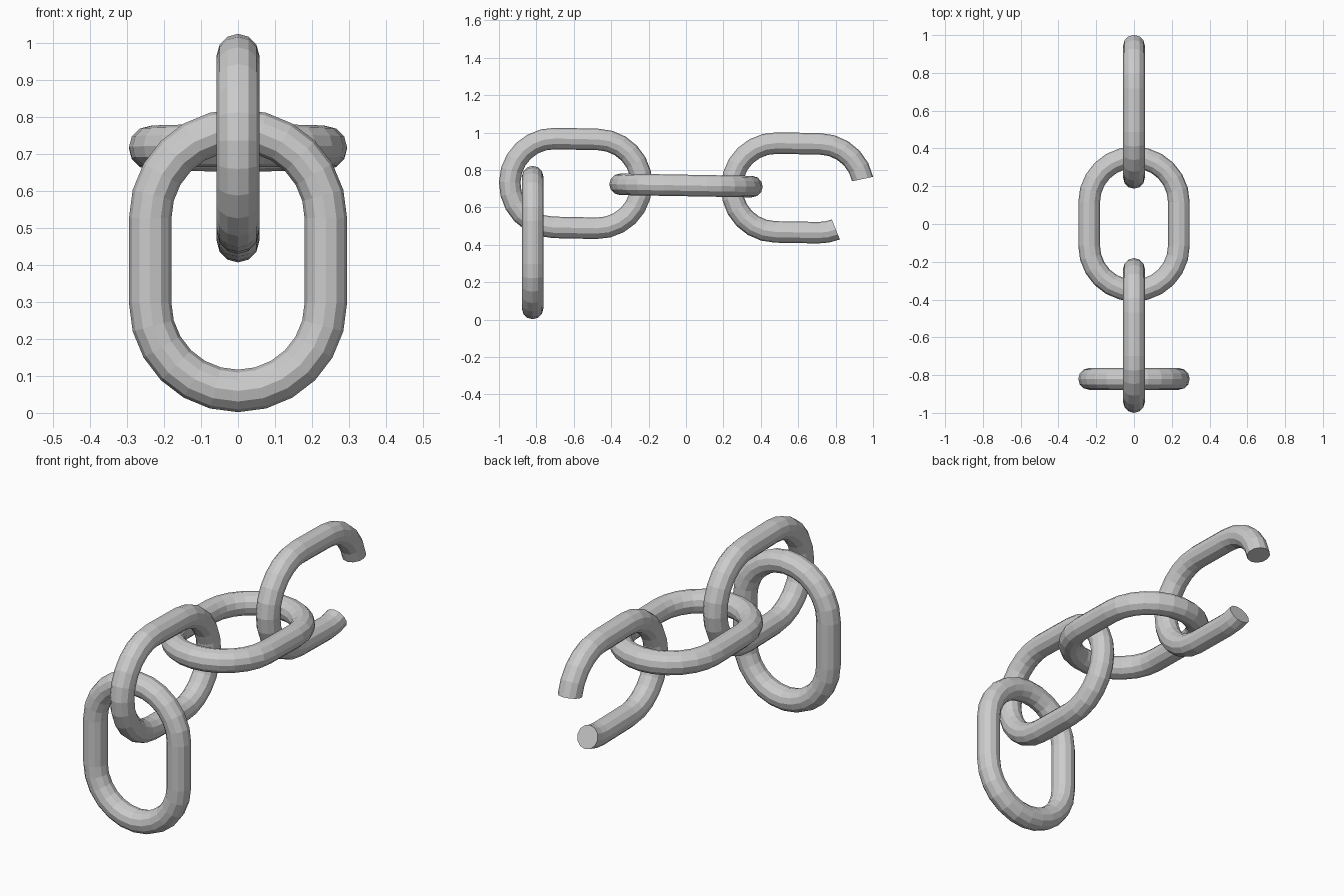
import bpy, bmesh
from math import sin, cos, pi, radians
from mathutils import Matrix, Vector

if "Cube" in bpy.data.objects:
    bpy.data.objects.remove(bpy.data.objects["Cube"])

R, R_TUBE, HALF = 0.2375, 0.0575, 0.115   # bend radius, rod radius, half straight
SIDES, SEGS = 12, 12


def arc(sign, a0, a1, n):
    """Bend around (sign*HALF, 0): list of (centre_u, angle)."""
    return [(sign * HALF, radians(a0 + (a1 - a0) * i / n)) for i in range(n + 1)]


def make_link(name, stations, closed, matrix):
    """Sweep a round rod along a path lying in local u (length), v (width)."""
    bm = bmesh.new()
    rings = []
    for cu, a in stations:
        ring = []
        for k in range(SIDES):
            t = 2 * pi * k / SIDES
            r = R + R_TUBE * cos(t)
            ring.append(bm.verts.new((cu + r * cos(a), r * sin(a), R_TUBE * sin(t))))
        rings.append(ring)
    n = len(rings)
    for i in range(n if closed else n - 1):
        p, q = rings[i], rings[(i + 1) % n]
        for k in range(SIDES):
            m = (k + 1) % SIDES
            bm.faces.new((p[k], q[k], q[m], p[m]))
    if not closed:
        bm.faces.new(rings[0])
        bm.faces.new(rings[-1])
    bm.transform(matrix)
    bmesh.ops.recalc_face_normals(bm, faces=bm.faces)
    me = bpy.data.meshes.new(name)
    bm.to_mesh(me)
    bm.free()
    ob = bpy.data.objects.new(name, me)
    bpy.context.collection.objects.link(ob)
    return ob


def place(y, z, u, v, tilt=0.0):
    """Local length along u, width along v, tilted around x."""
    u, v = Vector(u), Vector(v)
    basis = Matrix((u, v, u.cross(v))).transposed().to_4x4()
    return Matrix.Translation((0, y, z)) @ Matrix.Rotation(radians(tilt), 4, 'X') @ basis


X, Y, Z = (1, 0, 0), (0, 1, 0), (0, 0, 1)
full = arc(1, -90, 90, SEGS) + arc(-1, 90, 270, SEGS)
# Broken link: bend at the far end is missing between -67 and 13 degrees
broken = (arc(1, 13, 90, 5) + arc(-1, 90, 270, SEGS) + arc(1, 270, 293, 2))

# Hanging link, two connecting links, broken end link
make_link("hanging_link", full, True, place(-0.82, 0.412, Z, X))
make_link("upright_link", full, True, place(-0.59, 0.728, Y, Z, -1.2))
make_link("flat_link", full, True, place(0.0, 0.717, Y, X, -1.0))
make_link("broken_link", broken, False, place(0.597, 0.704, Y, Z, -1.0))
